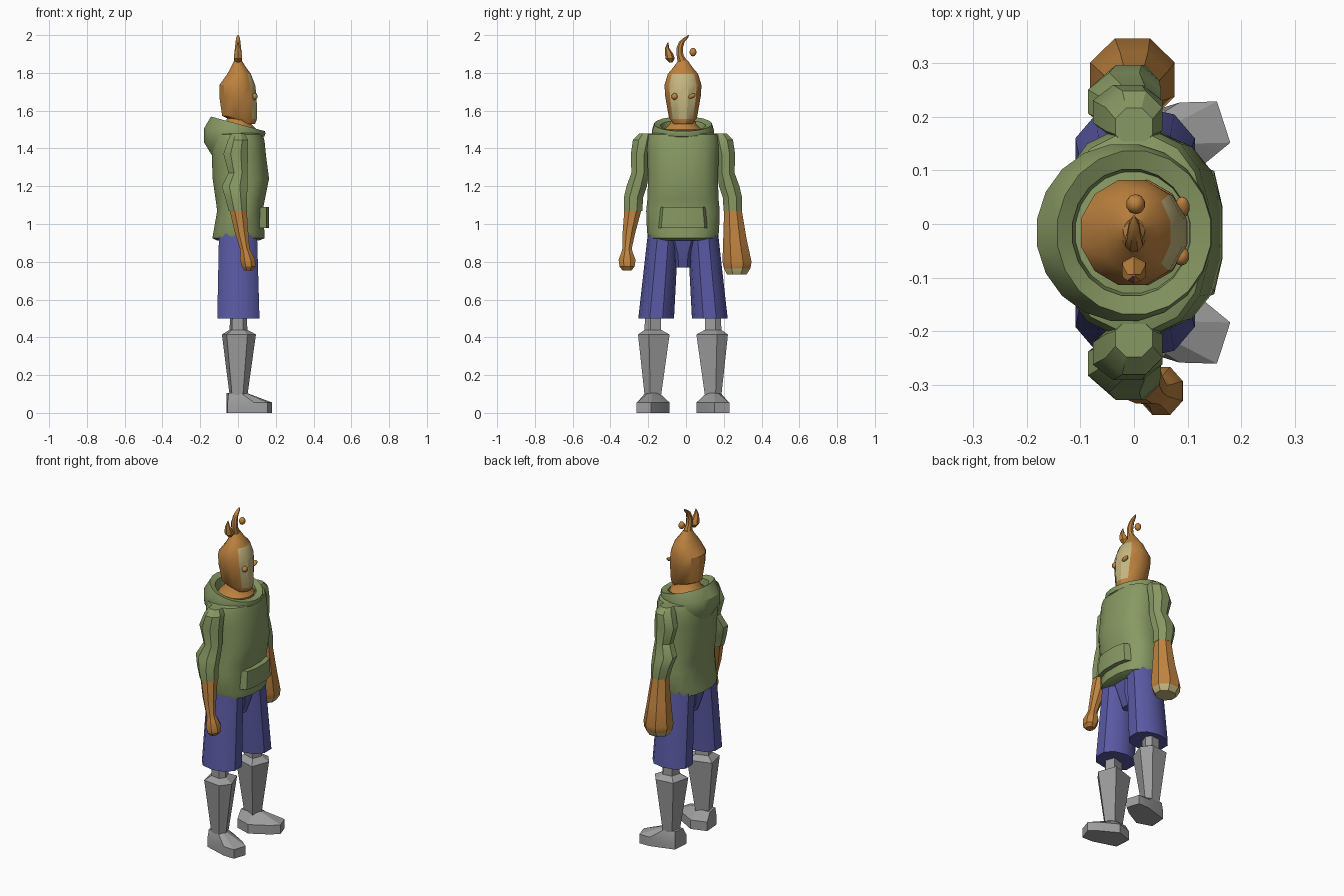
import bpy, bmesh, math
from mathutils import Vector

CY = -0.016  # mid plane of the body


def material(name, rgb):
    m = bpy.data.materials.new(name)
    m.diffuse_color = (*rgb, 1)
    return m


ORANGE = material("orange skin", (0.515, 0.225, 0.05))
CREAM = material("cream", (0.55, 0.46, 0.21))
GREEN = material("green cloth", (0.245, 0.32, 0.125))
BLUE = material("blue cloth", (0.10, 0.10, 0.37))
GREY = material("grey", (0.34, 0.34, 0.34))


def finish(name, bm, mats, angle=30, paint=None):
    """Turn a bmesh into an object, colour faces by rule, smooth by angle."""
    bmesh.ops.recalc_face_normals(bm, faces=bm.faces)
    if paint:
        for f in bm.faces:
            if paint(f.calc_center_median(), f.normal):
                f.material_index = 1
    me = bpy.data.meshes.new(name)
    bm.to_mesh(me)
    bm.free()
    for m in mats:
        me.materials.append(m)
    ob = bpy.data.objects.new(name, me)
    bpy.context.collection.objects.link(ob)
    bpy.ops.object.select_all(action='DESELECT')
    ob.select_set(True)
    bpy.context.view_layer.objects.active = ob
    bpy.ops.object.shade_smooth_by_angle(angle=math.radians(angle))
    return ob


def skin(name, loops, mats, angle=30, paint=None):
    """Join equal-length loops of points into a capped surface."""
    bm = bmesh.new()
    vs = [[bm.verts.new(p) for p in loop] for loop in loops]
    n = len(vs[0])
    for a, b in zip(vs, vs[1:]):
        for i in range(n):
            j = (i + 1) % n
            bm.faces.new((a[i], a[j], b[j], b[i]))
    bm.faces.new(vs[0])
    bm.faces.new(vs[-1])
    return finish(name, bm, mats, angle, paint)


def ring(cx, cy, z, rx, ry, slope=0.0, n=8, power=2.0):
    """Polygonal (super)ellipse, its flats touching the given radii."""
    k = 1 / math.cos(math.pi / n)
    pts = []
    for i in range(n):
        a = 2 * math.pi * (i + 0.5) / n
        c, s = math.cos(a), math.sin(a)
        e = 2 / power
        x = cx + rx * k * math.copysign(abs(c) ** e, c)
        y = CY + cy + ry * k * math.copysign(abs(s) ** e, s)
        pts.append(Vector((x, y, z + slope * x)))
    return pts


def loft(name, rings, mats, n=8, power=2.0, angle=30, paint=None):
    return skin(name, [ring(*r, n=n, power=power) for r in rings], mats, angle, paint)


def sided(rings, s):
    """Put rings on the +y (s=1) or -y (s=-1) side."""
    return [(r[0], s * r[1], *r[2:]) for r in rings]


def ball(name, loc, size, mat, tilt=0.0):
    bm = bmesh.new()
    bmesh.ops.create_icosphere(bm, subdivisions=2, radius=1)
    for v in bm.verts:
        x, y, z = (a * b for a, b in zip(v.co, size))
        v.co = Vector((x, y * math.cos(tilt) - z * math.sin(tilt),
                       y * math.sin(tilt) + z * math.cos(tilt))) + Vector(loc)
    return finish(name, bm, [mat])


# Head with a cream face
loft("head", [
    (0.045, 0, 1.53, 0.045, 0.05), (0.008, 0, 1.565, 0.092, 0.074, -0.1),
    (0.0, 0, 1.675, 0.099, 0.094), (-0.004, 0, 1.735, 0.095, 0.098),
    (0.006, 0, 1.795, 0.062, 0.08), (0.002, 0, 1.83, 0.04, 0.05),
    (0.0, 0, 1.865, 0.02, 0.026)], [ORANGE, CREAM], n=12,
    paint=lambda c, nrm: c.x > 0.03 and abs(c.y - CY) < 0.06 and 1.57 < c.z < 1.79)
loft("neck", [(0, 0, 1.40, 0.10, 0.10), (0, 0, 1.50, 0.098, 0.098),
              (0, 0, 1.53, 0.07, 0.07), (0.005, 0, 1.59, 0.05, 0.05)], [ORANGE], n=12)
ball("round_eye", (0.088, -0.06, 1.675), (0.016, 0.018, 0.018), ORANGE)
ball("squinting_eye", (0.09, 0.031, 1.677), (0.014, 0.023, 0.011), ORANGE, 0.5)

# Flame-like hair
loft("hair_tendril", [
    (0, 0, 1.855, 0.022, 0.028), (0, -0.016, 1.895, 0.018, 0.018),
    (0, -0.018, 1.93, 0.017, 0.017), (0, -0.006, 1.965, 0.013, 0.015),
    (0, 0.018, 1.988, 0.009, 0.011), (0, 0.03, 2.0, 0.002, 0.002)], [ORANGE], n=8)
loft("hair_flame", [
    (0, -0.064, 1.855, 0.006, 0.007), (0, -0.068, 1.875, 0.022, 0.021),
    (0, -0.073, 1.90, 0.021, 0.019), (0, -0.084, 1.93, 0.012, 0.01),
    (0, -0.080, 1.96, 0.002, 0.002)], [ORANGE], n=6)
ball("hair_spark", (0.003, 0.037, 1.91), (0.018, 0.019, 0.023), ORANGE)

# Hooded top
loft("torso", [
    (0.0, 0, 0.912, 0.11, 0.155), (0.003, 0, 0.925, 0.138, 0.178),
    (0.005, 0, 0.955, 0.135, 0.19), (0.01, 0, 1.07, 0.12, 0.194),
    (0.012, 0, 1.13, 0.13, 0.188), (0.015, 0, 1.24, 0.149, 0.184),
    (0.005, 0, 1.36, 0.143, 0.188), (0.0, 0, 1.44, 0.14, 0.19),
    (0.0, 0, 1.475, 0.13, 0.18), (0.0, 0, 1.49, 0.10, 0.13)],
    [GREEN], n=16, power=2.4)
loft("hood", [
    (0.0, 0, 1.40, 0.125, 0.15, 0.46), (-0.02, 0, 1.45, 0.16, 0.164, 0.1),
    (-0.018, 0, 1.49, 0.163, 0.165, -0.08), (0.0, 0, 1.53, 0.143, 0.152, -0.27),
    (-0.005, 0, 1.52, 0.110, 0.118, -0.25), (-0.005, 0, 1.44, 0.10, 0.105, 0)],
    [GREEN], n=20)
half = [(0.08, 0.10), (0.10, 0.135), (0.15, 0.115), (0.165, 0.05)]
outline = half + [(x, -y) for x, y in reversed(half)]
skin("front_pocket", [[(x, CY + y * w, z) for x, y in outline]
                      for z, w in ((0.98, 1.0), (1.09, 0.92))], [GREEN])

# Sleeves and hands
sleeve = [
    (0, 0.198, 1.478, 0.035, 0.035), (0, 0.212, 1.445, 0.053, 0.053),
    (-0.012, 0.226, 1.37, 0.065, 0.05), (0, 0.226, 1.27, 0.05, 0.047),
    (-0.018, 0.245, 1.20, 0.068, 0.054), (-0.01, 0.262, 1.14, 0.058, 0.051),
    (0, 0.264, 1.07, 0.049, 0.049)]
for side, s in (("right", -1), ("left", 1)):
    loft(side + "_sleeve", sided(sleeve, s), [GREEN])
loft("small_forearm_and_fist", sided([
    (0, 0.264, 1.08, 0.046, 0.046), (0.018, 0.285, 0.96, 0.036, 0.034),
    (0.036, 0.296, 0.87, 0.026, 0.025), (0.042, 0.296, 0.85, 0.029, 0.03),
    (0.051, 0.296, 0.81, 0.04, 0.045), (0.056, 0.296, 0.775, 0.036, 0.04),
    (0.055, 0.296, 0.755, 0.022, 0.024)], -1), [ORANGE])
loft("large_forearm_and_hand", [
    (0, 0.264, 1.08, 0.046, 0.046), (0, 0.275, 0.92, 0.063, 0.062),
    (-0.003, 0.286, 0.80, 0.079, 0.077), (-0.003, 0.287, 0.765, 0.076, 0.07),
    (-0.003, 0.285, 0.733, 0.058, 0.052)], [ORANGE, CREAM],
    paint=lambda c, nrm: c.z < 0.755)

# Shorts
loft("shorts_crotch", [(0, 0, 0.77, 0.05, 0.046), (0, 0, 0.84, 0.075, 0.055),
                       (0, 0, 0.95, 0.095, 0.11)], [BLUE], power=2.4)
shorts = [(0, 0.105, 0.95, 0.10, 0.077), (0.002, 0.142, 0.50, 0.111, 0.09)]

# Lower legs and splayed feet
knee = [(-0.085, 0.115), (-0.06, 0.225), (0.05, 0.238), (0.095, 0.18), (0.055, 0.071)]
sole = [(-0.062, 0.10), (-0.055, 0.20), (0.085, 0.243), (0.155, 0.245),
        (0.18, 0.168), (0.13, 0.127), (0.03, 0.071)]
ankle = [(-0.06, 0.13), (-0.05, 0.195), (0.015, 0.20), (0.04, 0.185),
         (0.048, 0.165), (0.043, 0.145), (0.02, 0.125)]


def level(pts, z, s, k=1.0, c=(0.0, 0.165)):
    """Outline at a height, scaled about a centre, on one side."""
    return [(c[0] + (x - c[0]) * k, CY + s * (c[1] + (y - c[1]) * k), z) for x, y in pts]


for side, s in (("right", -1), ("left", 1)):
    loft(side + "_shorts_leg", sided(shorts, s), [BLUE], n=10, power=2.3, angle=40)
    skin(side + "_shin", [level(knee, z, s, k) for z, k in (
        (0.52, 0.50), (0.44, 0.52), (0.415, 1.0), (0.09, 0.52))], [GREY], 20)
    skin(side + "_foot", [level(sole, 0.0, s), level(sole, 0.055, s),
                          level(ankle, 0.105, s)], [GREY], 20)
